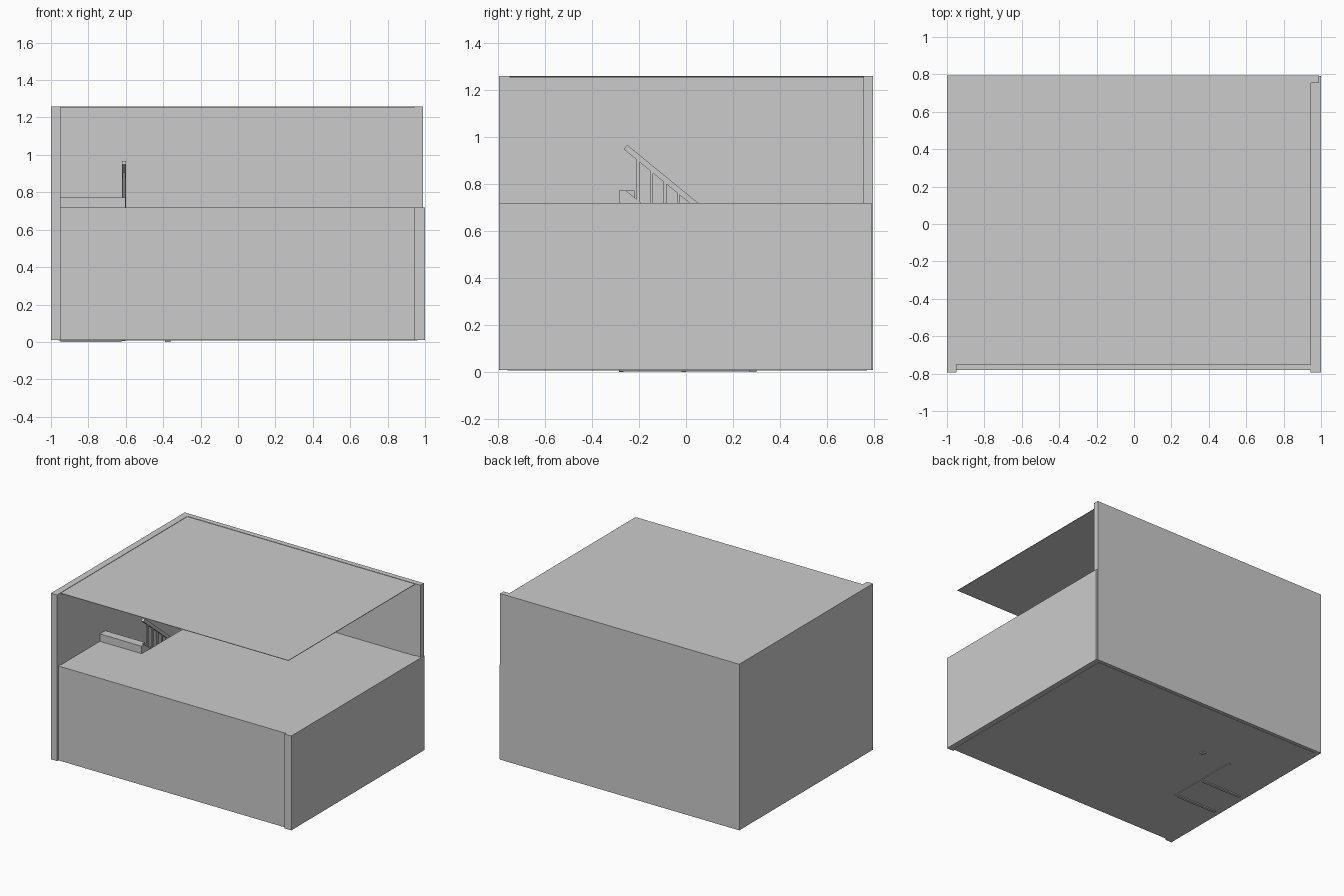
import bpy, bmesh

if "Cube" in bpy.data.objects:
    bpy.data.objects.remove(bpy.data.objects["Cube"])


def box(name, x0, x1, y0, y1, z0, z1):
    bm = bmesh.new()
    bmesh.ops.create_cube(bm, size=1)
    for v in bm.verts:
        v.co = ((x0 + x1) / 2 + v.co.x * (x1 - x0),
                (y0 + y1) / 2 + v.co.y * (y1 - y0),
                (z0 + z1) / 2 + v.co.z * (z1 - z0))
    return finish(name, bm)


def prism(name, pts, axis, a, b):
    """Extrude a flat profile along x (points are y,z) or y (points are x,z)."""
    bm = bmesh.new()
    place = (lambda p, t: (t, p[0], p[1])) if axis == 'x' else (lambda p, t: (p[0], t, p[1]))
    face = bm.faces.new([bm.verts.new(place(p, a)) for p in pts])
    ext = bmesh.ops.extrude_face_region(bm, geom=[face])
    for v in [g for g in ext['geom'] if isinstance(g, bmesh.types.BMVert)]:
        v.co[0 if axis == 'x' else 1] += b - a
    return finish(name, bm)


def finish(name, bm):
    bmesh.ops.recalc_face_normals(bm, faces=bm.faces)
    mesh = bpy.data.meshes.new(name)
    bm.to_mesh(mesh)
    bm.free()
    ob = bpy.data.objects.new(name, mesh)
    bpy.context.collection.objects.link(ob)
    return ob


# Outer shell: two tall walls and two low cutaway walls
box("left_wall", -1.0, -0.95, -0.795, 0.755, 0.01, 1.26)
box("back_wall", -1.0, 0.99, 0.755, 0.795, 0.01, 1.26)
box("front_wall", -0.95, 0.945, -0.78, -0.75, 0.01, 0.72)
box("right_wall", 0.945, 1.0, -0.795, 0.79, 0.01, 0.72)

# Ground floor slab and thin roof sheet
box("ground_floor", -0.96, 0.96, -0.76, 0.77, 0.008, 0.014)
box("roof", -0.95, 0.945, -0.75, 0.755, 1.253, 1.257)

# Upper floor, left open over the stairwell
WELL_X, WELL_Y = -0.60, -0.22
box("upper_floor_main", WELL_X, 0.945, -0.75, 0.755, 0.700, 0.716)
box("upper_floor_front", -0.95, WELL_X, -0.75, WELL_Y, 0.700, 0.716)

# Upper stair flight, falling towards the back from the top step
N, RISER = 8, 0.055
RUN = (0.29 + 0.22) / N
steps = [(-0.285, 0.70), (-0.285, 0.772), (-0.22, 0.772)]
z = 0.772
for i in range(N):
    y = -0.22 + i * RUN
    steps += [(y, z - RISER), (y + RUN, z - RISER)]
    z -= RISER
steps += [(0.29, z - 0.06)]
prism("upper_stairs", steps, 'x', -0.95, -0.62)

# Solid side panel under the flight, and the landing
prism("stair_side_panel", [(-0.285, 0.004), (-0.285, 0.772), (-0.255, 0.772),
                           (0.29, 0.335), (0.29, 0.004)], 'x', -0.622, -0.602)
box("stair_landing", -0.95, -0.62, 0.29, 0.755, 0.30, z)

# Lower flight from the landing down into the room
M = 5
low = [(-0.62, 0.008), (-0.62, z)]
for i in range(M):
    x = -0.62 + i * 0.24 / M
    h = z * (M - i) / (M + 1)
    low += [(x, h), (x + 0.24 / M, h)]
low += [(-0.38, 0.008)]
low.pop(1)
prism("lower_stairs", low, 'y', 0.29, 0.755)

# Sloped handrail, balusters and newel posts
SLOPE = -0.82


def rail_z(y):
    return 0.967 + SLOPE * (y + 0.25)


prism("handrail", [(-0.265, 0.949), (-0.25, 0.967), (0.29, rail_z(0.29)),
                   (0.29, rail_z(0.29) - 0.03)], 'x', -0.62, -0.60)
for i in range(9):
    y = -0.21 + i * 0.057
    box("baluster", -0.615, -0.605, y, y + 0.012,
        0.772 - 0.802 * (y + 0.255) - 0.03, rail_z(y) - 0.02)
box("landing_newel", -0.625, -0.597, 0.28, 0.308, 0.01, 0.55)
box("bottom_newel", -0.39, -0.36, 0.27, 0.30, 0.0, 0.25)
prism("lower_handrail", [(-0.60, 0.52), (-0.60, 0.545), (-0.38, 0.25), (-0.38, 0.225)],
      'y', 0.278, 0.298)

# Low storage frame under the stairs
for name, x0, x1, y0, y1 in (("closet_front", -0.95, -0.622, -0.285, -0.265),
                             ("closet_back", -0.95, -0.622, -0.02, 0.0)):
    box(name, x0, x1, y0, y1, 0.0, 0.45)
